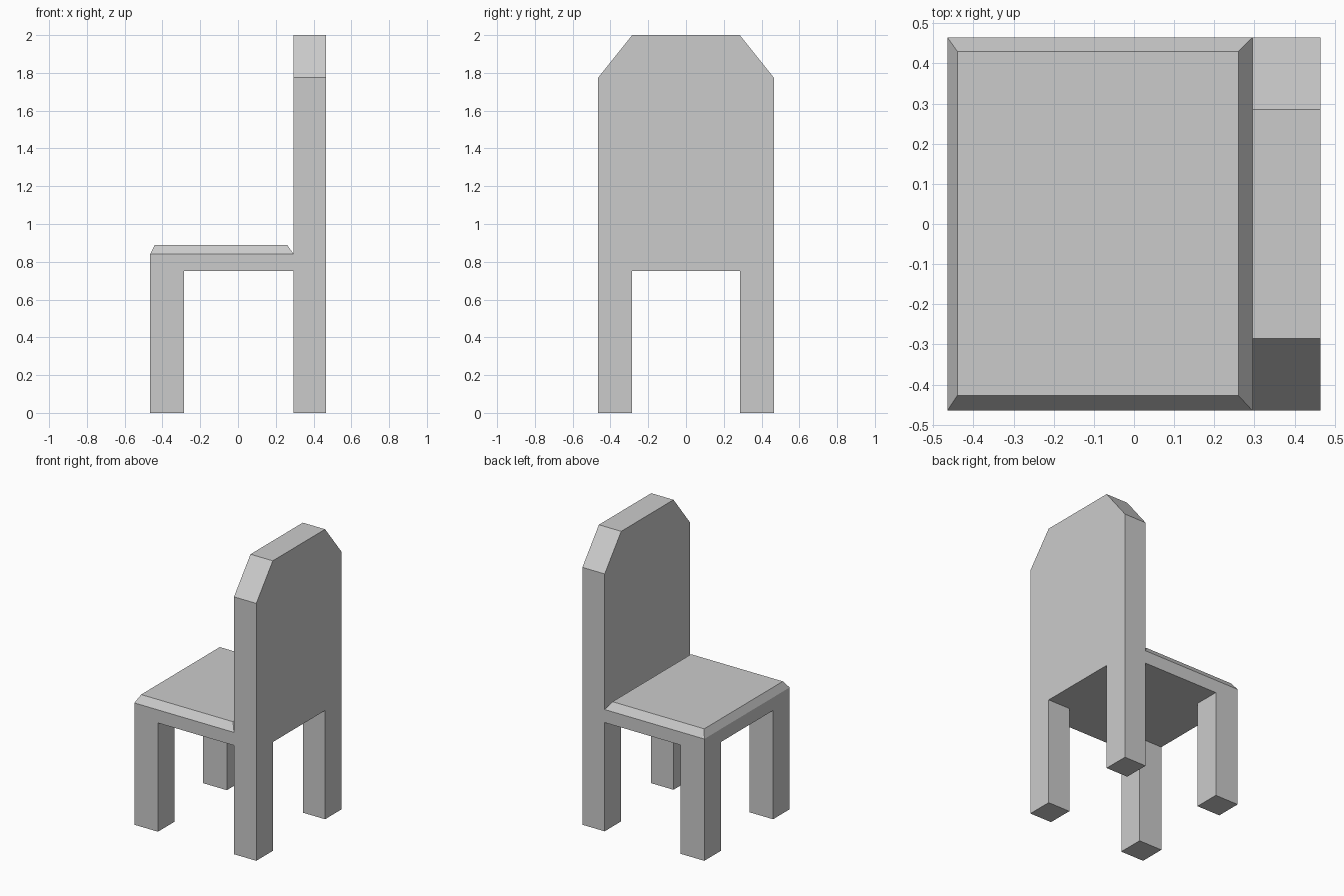
import bpy, bmesh
from mathutils import Vector

if "Cube" in bpy.data.objects:
    bpy.data.objects.remove(bpy.data.objects["Cube"])

H = 0.465        # half width of the chair
INNER = 0.285    # inner side of the legs
BACK_X = 0.295   # face of the backrest towards the seat
SEAT_Z = 0.75    # underside of the seat


def finish(name, bm):
    bmesh.ops.recalc_face_normals(bm, faces=bm.faces)
    mesh = bpy.data.meshes.new(name)
    bm.to_mesh(mesh)
    bm.free()
    obj = bpy.data.objects.new(name, mesh)
    bpy.context.collection.objects.link(obj)
    return obj


def loft(name, rings):
    """Closed solid through rings of matching points."""
    bm = bmesh.new()
    loops = [[bm.verts.new(p) for p in ring] for ring in rings]
    for a, b in zip(loops, loops[1:]):
        for i in range(len(a)):
            j = (i + 1) % len(a)
            bm.faces.new((a[i], a[j], b[j], b[i]))
    bm.faces.new(loops[0])
    bm.faces.new(loops[-1])
    return finish(name, bm)


def rect(x0, x1, y0, y1, z):
    return [Vector(p) for p in ((x0, y0, z), (x1, y0, z), (x1, y1, z), (x0, y1, z))]


# Backrest and rear legs: one chamfered profile, extruded along x
half = [(INNER, SEAT_Z), (INNER, 0), (H, 0), (H, 1.775), (INNER, 2.0)]
profile = half + [(-y, z) for y, z in reversed(half)]
loft("backrest_with_rear_legs",
     [[(x, y, z) for y, z in profile] for x in (BACK_X, H)])

# Seat slab with a bevelled top
loft("seat", [rect(-H, BACK_X, -H, H, SEAT_Z),
              rect(-H, BACK_X, -H, H, 0.84),
              rect(-0.44, 0.26, -0.427, 0.43, 0.89)])

# Front legs
for side, y0, y1 in (("left", -H, -INNER), ("right", INNER, H)):
    loft("front_leg_" + side, [rect(-H, -INNER, y0, y1, z) for z in (0, SEAT_Z)])
